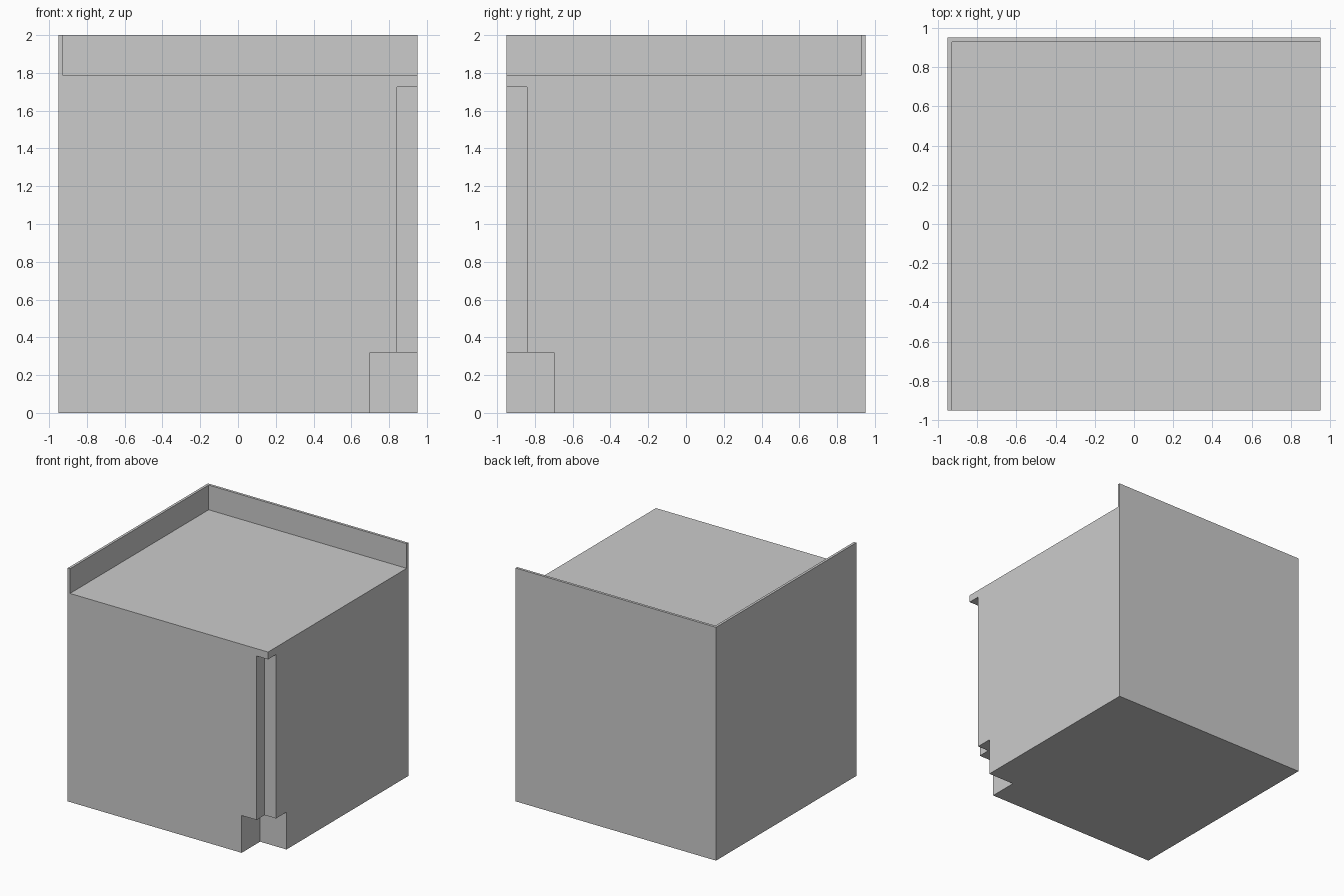
import bpy
import bmesh
from mathutils import Vector

if "Cube" in bpy.data.objects:
    bpy.data.objects.remove(bpy.data.objects["Cube"])

HALF = 0.95      # half width of the block
FLOOR = 1.788    # height of the recessed top surface
RIM = 0.928      # inner face of the two thin rim walls
OUT = 0.2        # how far cutters reach past the block


def box(name, lo, hi):
    """Axis-aligned box between two corners."""
    lo, hi = Vector(lo), Vector(hi)
    mesh = bpy.data.meshes.new(name)
    bm = bmesh.new()
    bmesh.ops.create_cube(bm, size=1)
    bmesh.ops.scale(bm, vec=hi - lo, verts=bm.verts)
    bmesh.ops.translate(bm, vec=(lo + hi) / 2, verts=bm.verts)
    bm.to_mesh(mesh)
    bm.free()
    obj = bpy.data.objects.new(name, mesh)
    bpy.context.collection.objects.link(obj)
    return obj


def cut(target, cutter):
    """Subtract the cutter from the target, then discard it."""
    cutter.hide_render = True
    mod = target.modifiers.new(cutter.name, 'BOOLEAN')
    mod.operation = 'DIFFERENCE'
    mod.solver = 'EXACT'
    mod.object = cutter
    bpy.context.view_layer.objects.active = target
    bpy.ops.object.modifier_apply(modifier=mod.name)
    bpy.data.objects.remove(cutter)


def corner_notch(name, inner, top):
    """Square notch up the front right vertical edge."""
    return box(name, (inner, -HALF - OUT, -OUT), (HALF + OUT, -inner, top))


# Solid block
block = box("block", (-HALF, -HALF, 0), (HALF, HALF, 2))

# Recessed top, leaving thin rim walls on the left and back
cut(block, box("top_recess", (-RIM, -HALF - OUT, FLOOR), (HALF + OUT, RIM, 2 + OUT)))

# Narrow tall groove and wider foot notch on the front right edge
cut(block, corner_notch("edge_groove", 0.842, 1.725))
cut(block, corner_notch("foot_notch", 0.70, 0.32))
